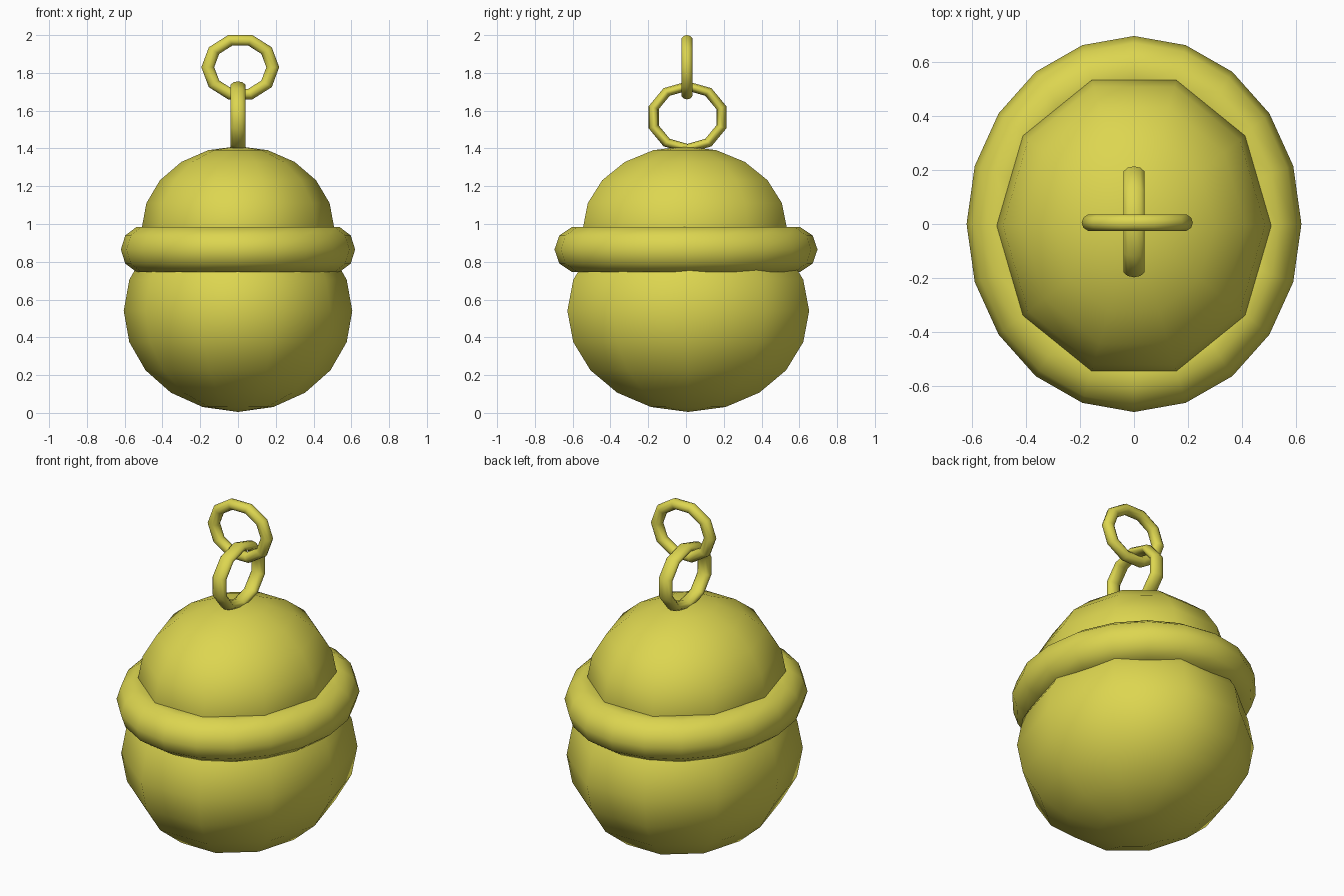
import bpy, bmesh
from math import radians
from mathutils import Matrix

if "Cube" in bpy.data.objects:
    bpy.data.objects.remove(bpy.data.objects["Cube"])

gold = bpy.data.materials.new("gold")
gold.diffuse_color = (0.72, 0.67, 0.08, 1)
gold.use_nodes = True
gold.node_tree.nodes["Principled BSDF"].inputs["Base Color"].default_value = gold.diffuse_color


def finish(obj, name):
    obj.name = name
    obj.data.materials.append(gold)
    for p in obj.data.polygons:
        p.use_smooth = True


# Ten-sided ellipsoid with vertices on the x axis
def ball(name, loc, radii):
    mesh = bpy.data.meshes.new(name)
    bm = bmesh.new()
    bmesh.ops.create_uvsphere(bm, u_segments=10, v_segments=10, radius=1,
                              matrix=Matrix.Rotation(radians(90), 4, 'Z'))
    bm.to_mesh(mesh)
    bm.free()
    obj = bpy.data.objects.new(name, mesh)
    bpy.context.collection.objects.link(obj)
    obj.location, obj.scale = loc, radii
    finish(obj, name)


# Torus; scale acts on its own axes before the rotation
def ring(name, loc, major, minor, segments, scale, rot=(0, 0, 0)):
    bpy.ops.mesh.primitive_torus_add(
        location=loc, rotation=[radians(a) for a in rot], major_radius=major,
        minor_radius=minor, major_segments=segments, minor_segments=10)
    obj = bpy.context.object
    obj.scale = scale
    finish(obj, name)


# Bell body: lower bulb, upper dome and the band around the joint
ball("lower_bulb", (0, 0.012, 0.54), (0.605, 0.673, 0.535))
ball("upper_dome", (0, -0.006, 0.976), (0.51, 0.568, 0.436))
ring("middle_band", (0, 0, 0.865), 0.5, 0.12, 20, (1, 1.123, 1.05))

# Two linked chain rings
ring("lower_chain_ring", (0, 0.008, 1.565), 0.188, 0.028, 10,
     (0.88, 1.0, 1.45), (0, 90, 0))
ring("upper_chain_ring", (0.012, 0.005, 1.83), 0.172, 0.034, 10,
     (1, 0.87, 0.93), (90, 0, 0))
